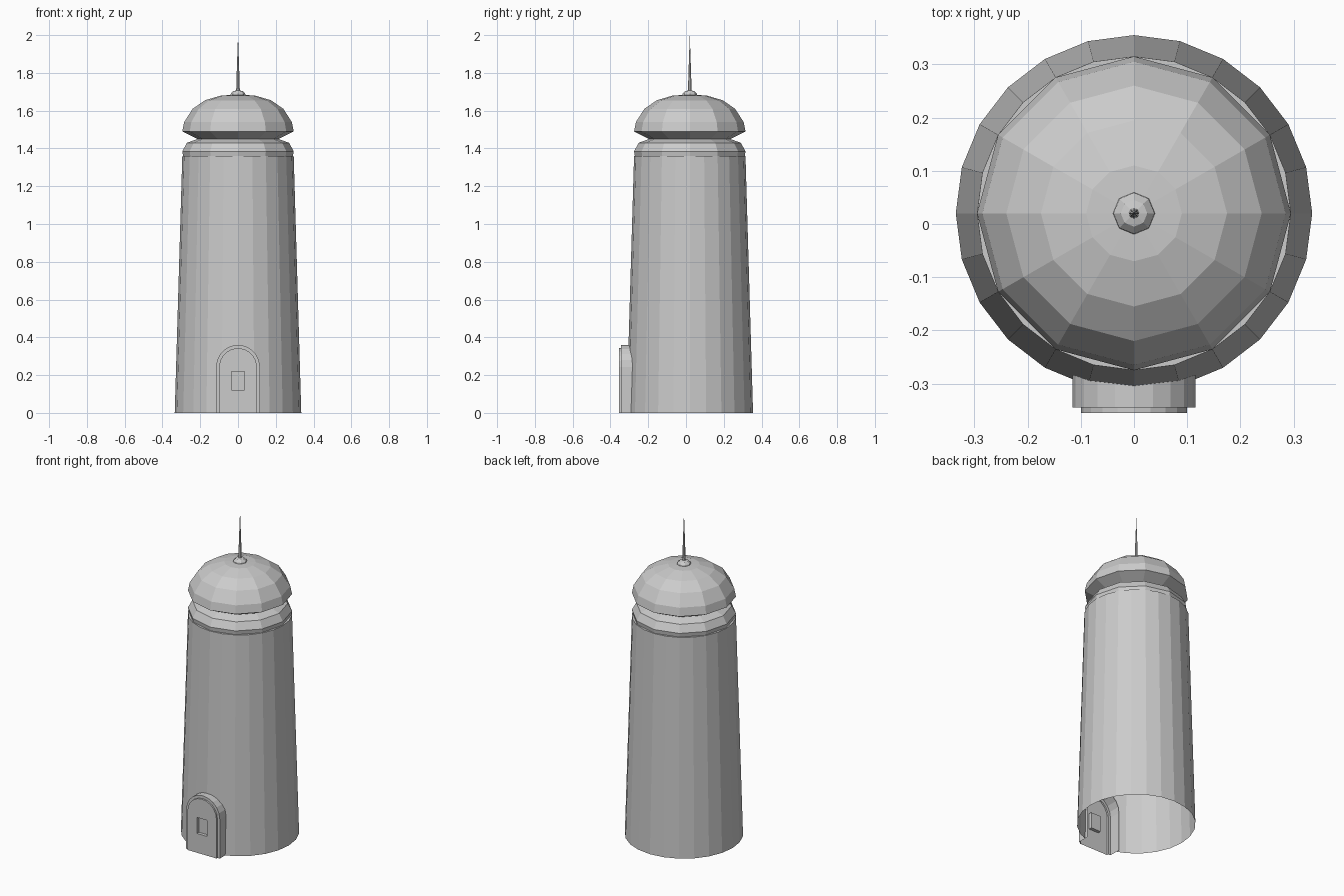
import bpy, bmesh, math
from mathutils import Vector

if "Cube" in bpy.data.objects:
    bpy.data.objects.remove(bpy.data.objects["Cube"])

CENTRE_Y = 0.02

grey = bpy.data.materials.new("plain grey")
grey.use_nodes = True
grey.diffuse_color = (0.6, 0.6, 0.6, 1)
grey.node_tree.nodes["Principled BSDF"].inputs["Base Color"].default_value = (0.6, 0.6, 0.6, 1)


def finish(name, bm, y=0.0):
    mesh = bpy.data.meshes.new(name)
    bm.to_mesh(mesh)
    bm.free()
    mesh.materials.append(grey)
    obj = bpy.data.objects.new(name, mesh)
    obj.location.y = y
    bpy.context.collection.objects.link(obj)
    return obj


def lathe(profile, sides, cap_top=False):
    """Turn (radius, height) points, bottom to top, round the z axis."""
    bm = bmesh.new()
    rings = []
    for r, z in profile:
        if r == 0:
            rings.append([bm.verts.new((0, 0, z))] * sides)
        else:
            rings.append([bm.verts.new((r * math.cos(math.tau * i / sides),
                                        r * math.sin(math.tau * i / sides), z))
                          for i in range(sides)])
    for low, high in zip(rings, rings[1:]):
        for i in range(sides):
            j = (i + 1) % sides
            loop = list(dict.fromkeys((low[i], low[j], high[j], high[i])))
            bm.faces.new(loop)
    if cap_top:
        bm.faces.new(rings[-1])
    return bm


def arch(half, top, segments=10):
    """Round-headed outline as (x, z) points, from right foot to left foot."""
    spring = top - half
    curve = [(half * math.cos(math.pi * i / segments),
              spring + half * math.sin(math.pi * i / segments))
             for i in range(segments + 1)]
    return [(half, 0)] + curve + [(-half, 0)]


outer = arch(0.116, 0.36)
inner = arch(0.1, 0.343)

# Tapered tower wall, open below, with the doorway cut out of its front
bm = lathe([(0.335, 0), (0.295, 1.36)], 24, cap_top=True)


def front_faces():
    return [f for f in bm.faces if f.calc_center_median().y < 0
            and abs(f.normal.z) < 0.5]


def in_doorway(f):
    c = f.calc_center_median()
    return all((b[0] - a[0]) * (c.z - a[1]) - (b[1] - a[1]) * (c.x - a[0]) > 0
               for a, b in zip(outer, outer[1:]))


bm.normal_update()
for (ax, az), (bx, bz) in zip(outer, outer[1:]):
    near = [f for f in front_faces() if abs(f.calc_center_median().x) < 0.2]
    geom = near + list({e for f in near for e in f.edges}) \
        + list({v for f in near for v in f.verts})
    bmesh.ops.bisect_plane(bm, geom=geom, dist=1e-5, plane_co=(ax, 0, az),
                           plane_no=(bz - az, 0, ax - bx))
    bm.normal_update()
bmesh.ops.delete(bm, geom=[f for f in front_faces() if in_doorway(f)],
                 context="FACES")
finish("tower_wall", bm, CENTRE_Y)

# Rounded collar, undercut neck and dome
roof = [(0.29, 1.355), (0.295, 1.385), (0.27, 1.43), (0.215, 1.45),
        (0.295, 1.49), (0.285, 1.54), (0.24, 1.61), (0.175, 1.655),
        (0.09, 1.68), (0, 1.685)]
finish("dome_roof", lathe(roof, 12), CENTRE_Y)

# Knob and spire
knob = [(0.041, 1.675), (0.038, 1.69), (0.025, 1.703), (0, 1.709)]
finish("roof_knob", lathe(knob, 8), CENTRE_Y)
finish("spire", lathe([(0.01, 1.69), (0.007, 1.8), (0, 2)], 8), CENTRE_Y)

# Door: hollow frame, raised panel and recessed window
bm = bmesh.new()


def place(points, y):
    return [bm.verts.new((x, y, z)) for x, z in points]


def strip(a, b):
    for i in range(len(a) - 1):
        bm.faces.new((a[i], b[i], b[i + 1], a[i + 1]))


rows = [place(outer, -0.27), place(outer, -0.345),
        place(inner, -0.345), place(inner, -0.355)]
for a, b in zip(rows, rows[1:]):
    strip(a, b)
window = [(0.034, 0.12), (0.034, 0.22), (-0.034, 0.22), (-0.034, 0.12)]
rim, back = place(window, -0.355), place(window, -0.335)
strip(rim + rim[:1], back + back[:1])
bm.faces.new(back)

edges = []
for loop in (rows[-1], rim):
    for a, b in zip(loop, loop[1:] + loop[:1]):
        edges.append(bm.edges.get((a, b)) or bm.edges.new((a, b)))
bmesh.ops.triangle_fill(bm, edges=edges, use_beauty=True,
                        normal=Vector((0, -1, 0)))
bmesh.ops.recalc_face_normals(bm, faces=bm.faces)
if sum(f.normal.y * f.calc_area() for f in bm.faces) > 0:
    bmesh.ops.reverse_faces(bm, faces=bm.faces)
finish("door", bm)
